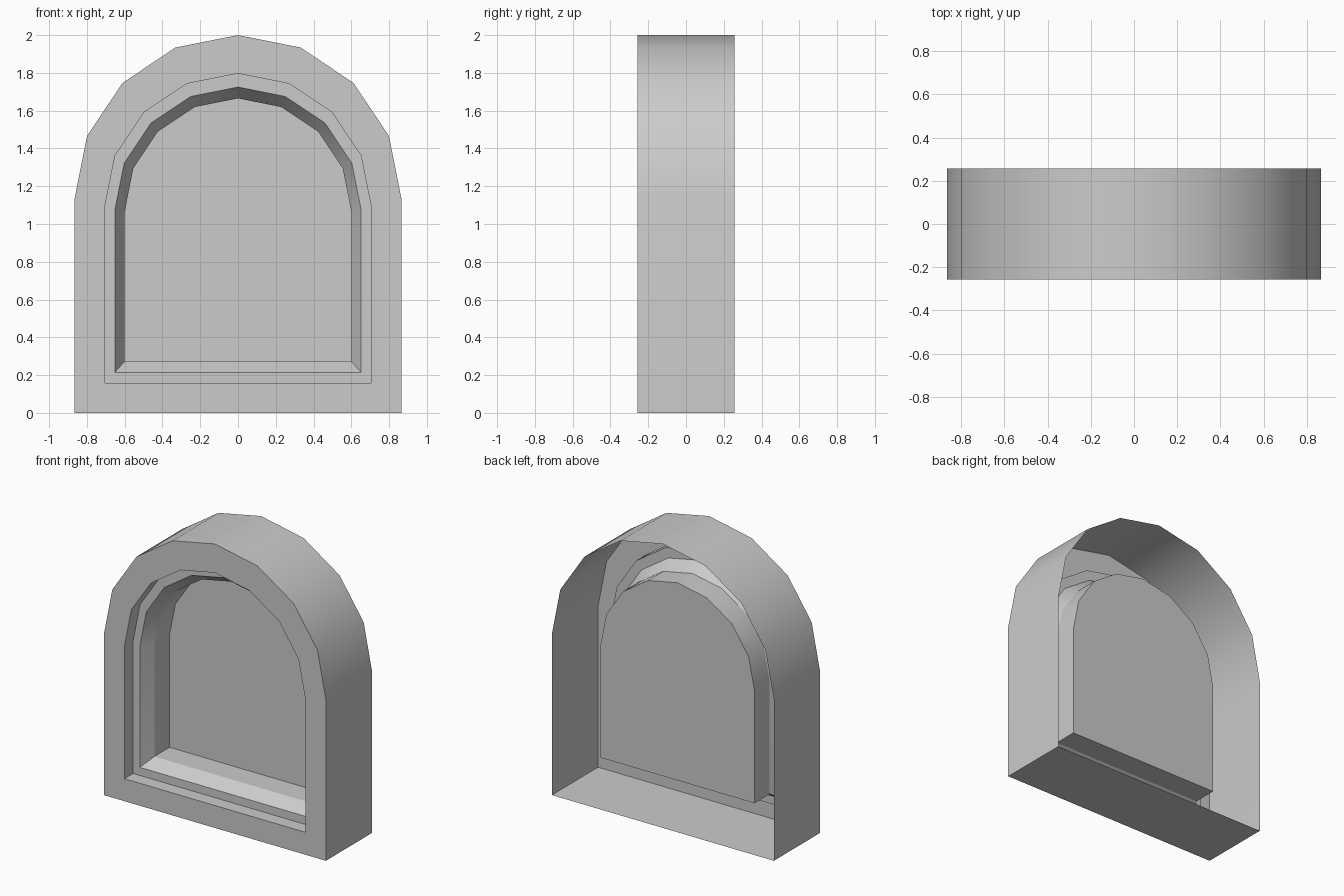
import bpy, bmesh, math

if "Cube" in bpy.data.objects:
    bpy.data.objects.remove(bpy.data.objects["Cube"])

SEGMENTS = 8  # facets around each half-round arch


def arch(w, bottom, top, y):
    """Closed arched outline at depth y, counter-clockwise seen from the front."""
    spring = top - w
    pts = [(-w, y, bottom), (w, y, bottom)]
    for i in range(SEGMENTS + 1):
        a = math.pi * i / SEGMENTS
        pts.append((w * math.cos(a), y, spring + w * math.sin(a)))
    return pts


def loft(name, outlines, cap=False):
    """Skin a series of outlines, optionally filling the last one."""
    bm = bmesh.new()
    rings = [[bm.verts.new(p) for p in o] for o in outlines]
    n = len(rings[0])
    for a, b in zip(rings, rings[1:]):
        for j in range(n):
            k = (j + 1) % n
            bm.faces.new((a[j], a[k], b[k], b[j]))
    if cap:
        bm.faces.new(rings[-1])
    mesh = bpy.data.meshes.new(name)
    bm.to_mesh(mesh)
    bm.free()
    obj = bpy.data.objects.new(name, mesh)
    bpy.context.collection.objects.link(obj)
    bpy.ops.object.select_all(action='DESELECT')
    obj.select_set(True)
    bpy.context.view_layer.objects.active = obj
    bpy.ops.object.shade_smooth_by_angle(angle=math.radians(30))
    return obj


BACK, FRONT, STEP = 0.257, -0.257, -0.16

# Outer shell, open at the back, with the front face and its shallow rebate
loft("arch_frame", [
    arch(0.865, 0.0, 2.0, BACK),
    arch(0.865, 0.0, 2.0, FRONT),
    arch(0.705, 0.158, 1.797, FRONT),
    arch(0.705, 0.158, 1.797, STEP),
    arch(0.652, 0.215, 1.725, STEP),
])

# Recess: splayed lip, straight reveal and the back panel
loft("window_recess", [
    arch(0.652, 0.215, 1.725, STEP),
    arch(0.60, 0.273, 1.665, -0.075),
    arch(0.60, 0.273, 1.665, 0.095),
], cap=True)
